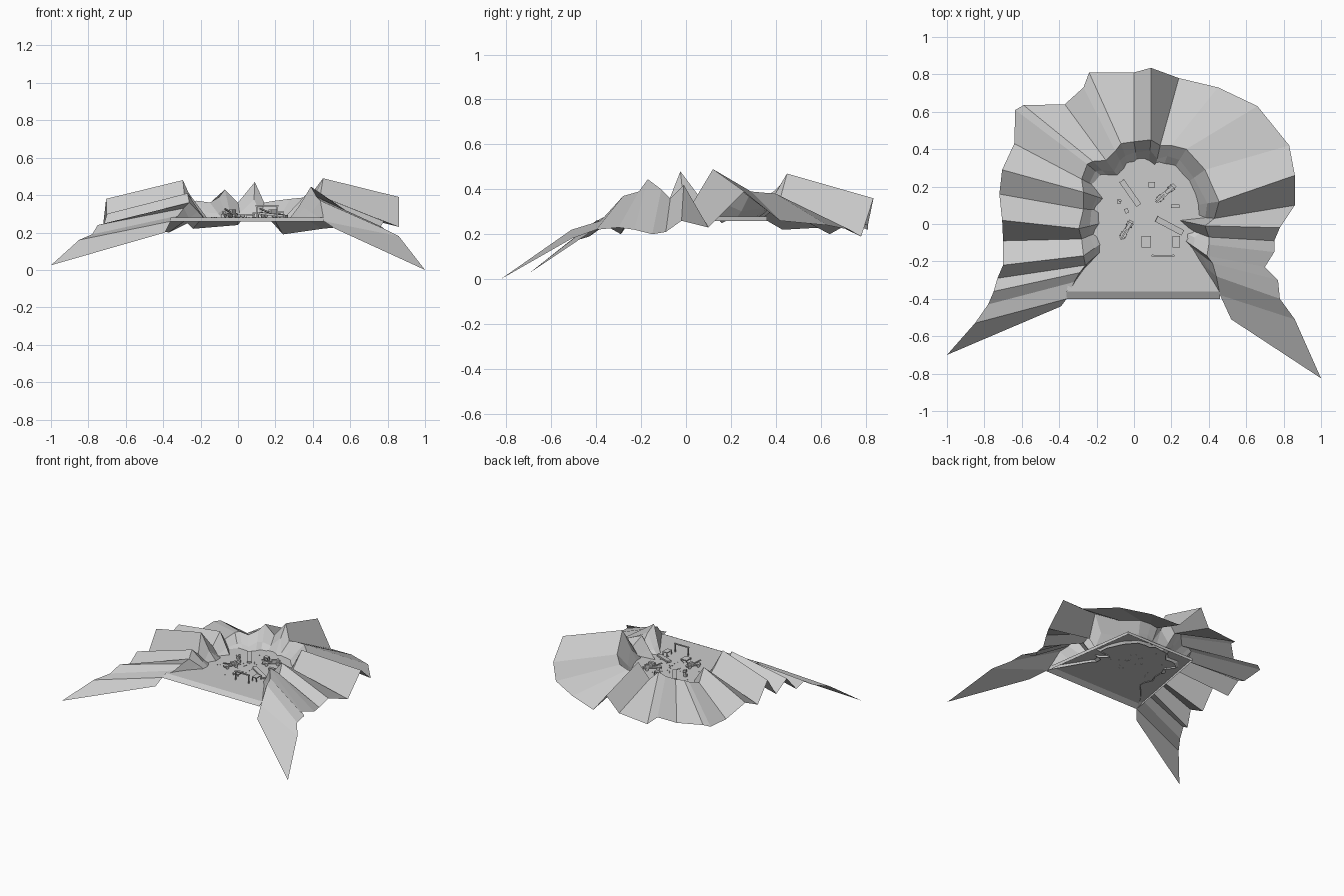
import bpy, bmesh, math, random
from mathutils import Vector, Matrix

if "Cube" in bpy.data.objects:
    bpy.data.objects.remove(bpy.data.objects["Cube"])

random.seed(4)
FLOOR = 0.28
CENTER = Vector((0.06, 0.06, 0))


def finish(name, bm):
    me = bpy.data.meshes.new(name)
    bm.normal_update()
    bm.to_mesh(me)
    bm.free()
    ob = bpy.data.objects.new(name, me)
    bpy.context.collection.objects.link(ob)
    return ob


def add_box(bm, loc, size, rot=0, tilt=0):
    m = (Matrix.Translation(loc) @ Matrix.Rotation(rot, 4, 'Z')
         @ Matrix.Rotation(tilt, 4, 'Y') @ Matrix.Diagonal((*size, 1)))
    bmesh.ops.create_cube(bm, size=1, matrix=m)


def boxes(name, *items):
    bm = bmesh.new()
    for it in items:
        add_box(bm, *it)
    return finish(name, bm)


# Jagged cliff: skirt edge and crest line, clockwise from the front left tip
skirt = [(-1, -.70, .025), (-.85, -.53, .16), (-.78, -.43, .19), (-.75, -.36, .24),
         (-.73, -.29, .20), (-.70, -.22, .30), (-.70, -.09, .23), (-.705, .02, .38),
         (-.72, .16, .25), (-.705, .29, .31), (-.64, .43, .22), (-.635, .61, .23),
         (-.59, .635, .24), (-.37, .64, .20), (-.27, .73, .25), (-.24, .81, .22),
         (0, .81, .24), (.09, .835, .36), (.24, .78, .19), (.45, .73, .22),
         (.66, .63, .24), (.83, .42, .26), (.86, .26, .39), (.86, .10, .23),
         (.78, -.02, .26), (.75, -.09, .21), (.75, -.15, .20), (.70, -.23, .22),
         (.77, -.30, .23), (.78, -.40, .22), (.86, -.51, .18), (1, -.825, 0)]
crest = [(-.39, -.44, .20), (-.36, -.40, .26), (-.32, -.31, .29), (-.29, -.26, .33),
         (-.26, -.22, .36), (-.27, -.17, .41), (-.28, -.08, .34), (-.295, -.025, .48),
         (-.27, .08, .34), (-.27, .17, .42), (-.28, .24, .33), (-.25, .32, .36),
         (-.22, .335, .37), (-.15, .34, .36), (-.10, .39, .39), (-.07, .43, .43),
         (0, .44, .36), (.09, .45, .47), (.14, .42, .36), (.20, .42, .37),
         (.28, .40, .38), (.38, .29, .39), (.455, .12, .49), (.43, .03, .34),
         (.38, -.01, .42), (.40, -.07, .36), (.40, -.11, .40), (.39, -.17, .445),
         (.42, -.21, .39), (.44, -.28, .37), (.46, -.38, .26), (.52, -.51, .22)]
bm = bmesh.new()
rows = []
for s, c in zip(skirt, crest):
    c = Vector(c)
    inward = CENTER - c
    inward.z = 0
    inward.normalize()
    widest = .15 if c.x > 0 and c.y < 0 else .12
    foot = c + inward * max(0, min(widest, (c.z - .27) * 1.3))
    foot.z = min(c.z, FLOOR - .015)
    # broken ledge half way down the inner wall
    ledge = c.lerp(foot, random.uniform(.45, .65))
    ledge.z += random.uniform(-.025, .005) if c.z > .3 else 0
    rows.append([bm.verts.new(p) for p in (s, c, ledge, foot)])
for a, b in zip(rows, rows[1:]):
    for k in range(3):
        bm.faces.new((a[k], b[k], b[k + 1], a[k + 1]))
bmesh.ops.remove_doubles(bm, verts=bm.verts, dist=.0005)
bmesh.ops.recalc_face_normals(bm, faces=bm.faces)
if sum(f.normal.z * f.calc_area() for f in bm.faces) < 0:
    bmesh.ops.reverse_faces(bm, faces=bm.faces)
finish("cliff", bm)

# Floor: open sheet narrowing to the back, sloped front lip, short side walls
bm = bmesh.new()
edge = [(-.36, -.36), (.46, -.36), (.355, .36), (-.23, .36)]
low = [(-.36, -.40), (.46, -.40), (.355, .36), (-.23, .36)]
top = [bm.verts.new((x, y, FLOOR)) for x, y in edge]
rim = [bm.verts.new((x, y, .258)) for x, y in low]
bm.faces.new(top)
for i in range(4):
    j = (i + 1) % 4
    bm.faces.new((rim[i], rim[j], top[j], top[i]))
finish("floor_slab", bm)

# Planks lying and leaning on the floor
boxes("plank_back", ((-.02, .165, .292), (.16, .03, .012), math.radians(-55), .03))
boxes("plank_right", ((.19, -.01, .295), (.16, .032, .012), math.radians(-28), .1))


# Slim low carts: bed, side rails, wheels
def cart(name, x, y, rot, length):
    bm = bmesh.new()
    d = Vector((math.cos(rot), math.sin(rot), 0))
    n = Vector((-d.y, d.x, 0))
    o = Vector((x, y, FLOOR))
    add_box(bm, o + Vector((0, 0, .02)), (length, .025, .01), rot)
    add_box(bm, o + d * length * .2 + Vector((0, 0, .034)), (length * .4, .018, .018), rot)
    add_box(bm, o - d * length * .3 + Vector((0, 0, .038)), (length * .5, .008, .008), rot, .3)
    for s in (-1, 1):
        for t in (-.3, .3):
            m = (Matrix.Translation(o + d * length * t + n * .014 * s + Vector((0, 0, .012)))
                 @ Matrix.Rotation(rot, 4, 'Z') @ Matrix.Rotation(math.pi / 2, 4, 'X'))
            bmesh.ops.create_cone(bm, cap_ends=True, segments=8, radius1=.012,
                                  radius2=.012, depth=.006, matrix=m)
    finish(name, bm)


cart("cart_back", .17, .165, math.radians(42), .13)
cart("cart_front", -.04, -.03, math.radians(60), .11)

# Gate frame near the front
boxes("gate_frame",
      ((.10, -.17, .31), (.008, .012, .06)), ((.21, -.17, .31), (.008, .012, .06)),
      ((.155, -.17, .342), (.125, .008, .008)))


# Small tables: top on four legs
def table(name, x, y, w, d, h):
    bm = bmesh.new()
    add_box(bm, (x, y, FLOOR + h), (w, d, .006))
    for sx in (-1, 1):
        for sy in (-1, 1):
            add_box(bm, (x + sx * w * .42, y + sy * d * .42, FLOOR + h / 2), (.005, .005, h))
    finish(name, bm)


table("table_left", .065, -.095, .05, .06, .015)
table("table_right", .225, -.095, .04, .06, .03)
table("stool_back", .095, .21, .035, .03, .025)

# Crates
boxes("crates", ((-.04, .07, .29), (.02, .025, .02), .3), ((-.08, .12, .29), (.02, .02, .02)),
      ((.22, .095, .29), (.045, .02, .02)), ((-.075, .125, .305), (.014, .014, .012), .5))

# Scattered pebbles
bm = bmesh.new()
for i in range(40):
    a, r = random.uniform(0, math.tau), random.uniform(.03, .22)
    add_box(bm, (.06 + r * math.cos(a), .04 + r * math.sin(a), FLOOR + .001),
            (.005, .005, .005), a)
finish("pebbles", bm)
